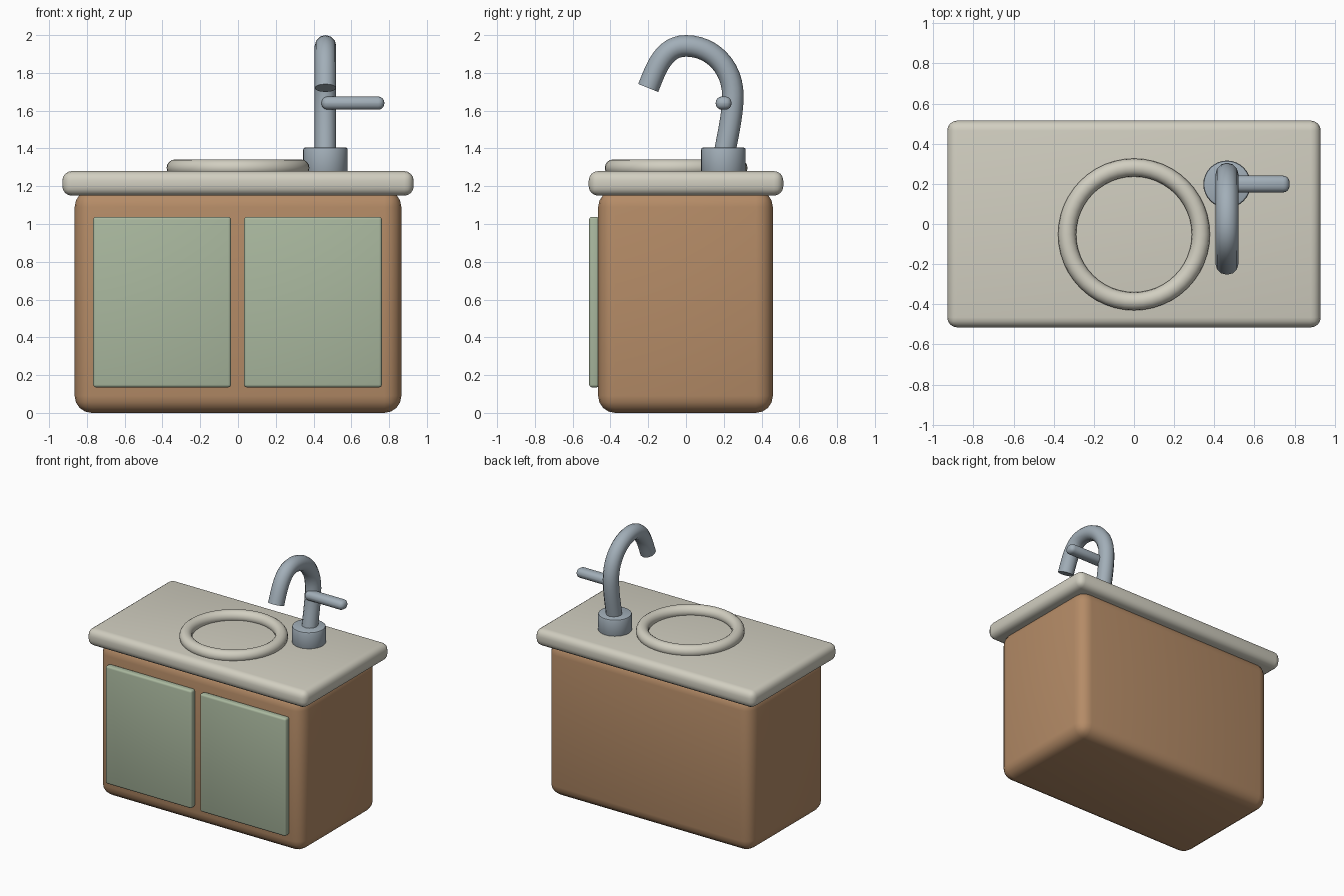
import bpy, math

if "Cube" in bpy.data.objects:
    bpy.data.objects.remove(bpy.data.objects["Cube"])


def material(name, color):
    m = bpy.data.materials.new(name)
    m.diffuse_color = (*color, 1)
    m.use_nodes = True
    m.node_tree.nodes["Principled BSDF"].inputs["Base Color"].default_value = m.diffuse_color
    return m


WOOD = material("warm_wood", (0.46, 0.26, 0.135))
STONE = material("cream_stone", (0.64, 0.62, 0.53))
GREEN = material("sage_green", (0.40, 0.48, 0.345))
METAL = material("blue_grey_metal", (0.36, 0.425, 0.48))


def finish(obj, name, mat, bevel=0, segments=4):
    obj.name = name
    obj.data.materials.append(mat)
    if bevel:
        mod = obj.modifiers.new("rounded_edges", 'BEVEL')
        mod.width = bevel
        mod.segments = segments
        mod.limit_method = 'ANGLE'
        mod.angle_limit = math.radians(40)
    bpy.ops.object.select_all(action='DESELECT')
    obj.select_set(True)
    bpy.context.view_layer.objects.active = obj
    if bevel:
        bpy.ops.object.modifier_apply(modifier="rounded_edges")
    bpy.ops.object.shade_smooth_by_angle(angle=math.radians(40))
    return obj


def box(name, lo, hi, mat, bevel, segments=4):
    bpy.ops.mesh.primitive_cube_add(size=1)
    obj = bpy.context.object
    for v in obj.data.vertices:
        v.co = [(a + b) / 2 + c * (b - a) for a, b, c in zip(lo, hi, v.co)]
    return finish(obj, name, mat, bevel, segments)


# Cabinet body and overhanging counter
box("cabinet", (-0.865, -0.465, 0), (0.865, 0.46, 1.18), WOOD, 0.09)
box("counter", (-0.93, -0.515, 1.15), (0.93, 0.515, 1.28), STONE, 0.05)

# Pair of doors on the front
for side, x0, x1 in (("left", -0.767, -0.037), ("right", 0.032, 0.762)):
    box(side + "_door", (x0, -0.513, 0.135), (x1, -0.46, 1.038), GREEN, 0.015, 3)

# Basin rim
bpy.ops.mesh.primitive_torus_add(location=(0, -0.052, 1.297), major_radius=0.333,
                                 minor_radius=0.045, major_segments=48, minor_segments=16)
finish(bpy.context.object, "basin_rim", STONE)

# Tap base
TX, TY = 0.463, 0.198
bpy.ops.mesh.primitive_cylinder_add(vertices=32, radius=0.118, depth=0.135,
                                    location=(TX, TY, 1.338))
finish(bpy.context.object, "tap_base", METAL, 0.012, 2)

# Curved spout: (point, left handle, right handle) in the y-z plane
path = [
    ((0.198, 1.34), (0.18, 1.24), (0.216, 1.45)),
    ((0.248, 1.68), (0.248, 1.57), (0.248, 1.83)),
    ((0.0, 1.943), (0.137, 1.943), (-0.12, 1.943)),
    ((-0.2, 1.72), (-0.16, 1.82), (-0.24, 1.62)),
]
curve = bpy.data.curves.new("spout", 'CURVE')
curve.dimensions = '3D'
curve.bevel_depth = 0.057
curve.bevel_resolution = 4
curve.resolution_u = 12
curve.use_fill_caps = True
spline = curve.splines.new('BEZIER')
spline.bezier_points.add(len(path) - 1)
for bp, (co, left, right) in zip(spline.bezier_points, path):
    bp.handle_left_type = bp.handle_right_type = 'FREE'
    bp.co = (TX, *co)
    bp.handle_left = (TX, *left)
    bp.handle_right = (TX, *right)
spout = bpy.data.objects.new("spout", curve)
bpy.context.collection.objects.link(spout)
bpy.ops.object.select_all(action='DESELECT')
spout.select_set(True)
bpy.context.view_layer.objects.active = spout
bpy.ops.object.convert(target='MESH')
finish(bpy.context.object, "spout", METAL)

# Lever
box("lever", (0.442, 0.157, 1.605), (0.775, 0.241, 1.675), METAL, 0.033)
